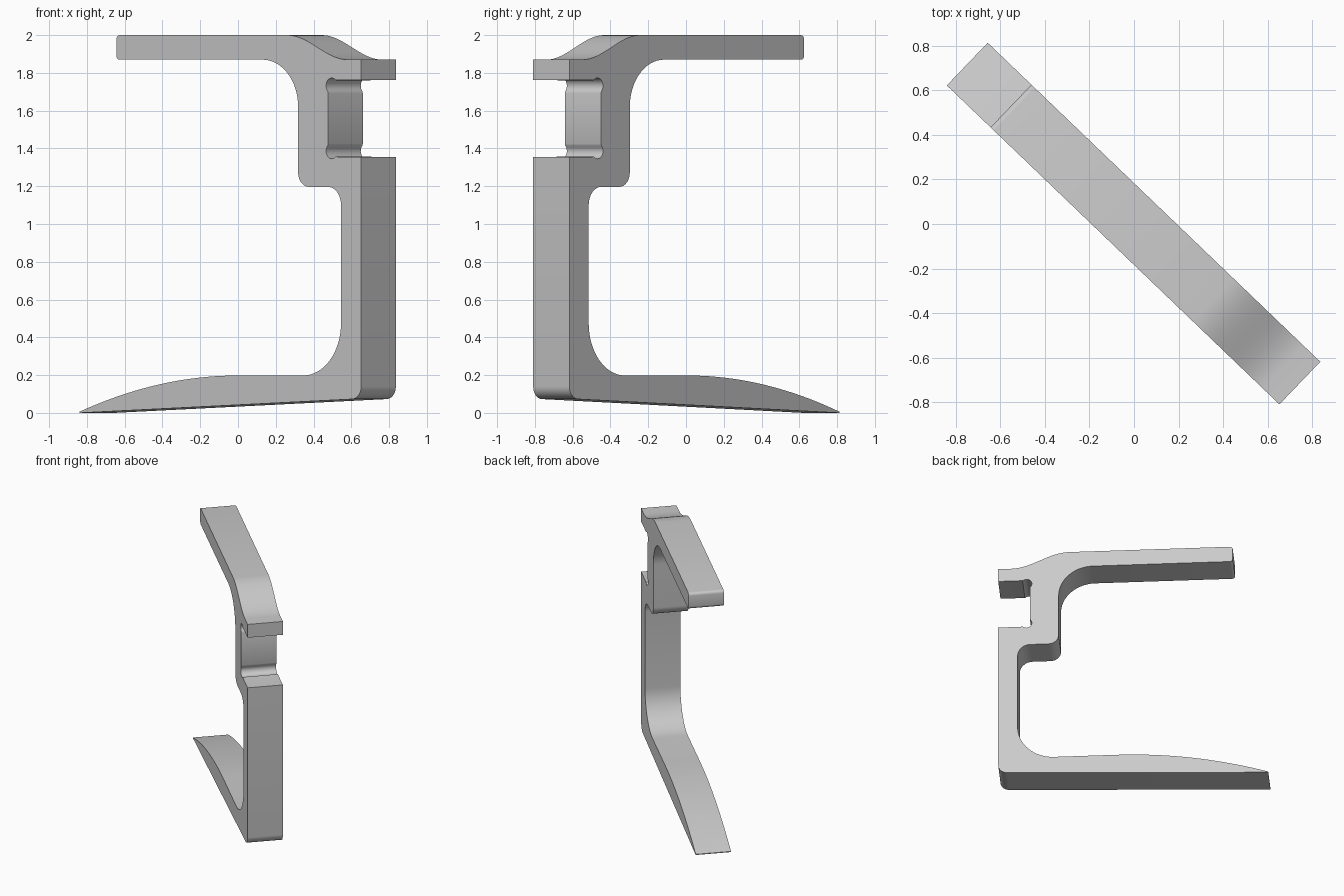
import bpy, bmesh
from math import sin, cos, pi, radians
from mathutils import Matrix

cube = bpy.data.objects.get("Cube")
if cube:
    bpy.data.objects.remove(cube, do_unlink=True)

TURN = radians(-43.8)   # the stand is turned about z
WIDTH = 0.265
SHIFT = 0.092           # offset of the near side from the centre


def arc(cx, cz, rx, rz, start, end, n=12):
    """Points of an elliptical arc, angles in degrees."""
    angles = [radians(start + (end - start) * i / n) for i in range(n + 1)]
    return [(cx + rx * cos(a), cz + rz * sin(a)) for a in angles]


def s_curve(x0, z0, x1, z1, n=16):
    """Smooth S-shaped step between two levels."""
    return [(x0 + (x1 - x0) * i / n, z0 + (z1 - z0) * (1 - cos(pi * i / n)) / 2)
            for i in range(n + 1)]


# Closed outline of the side, starting at the tip of the foot
outline = [(-0.84, 0.0)]
outline += arc(0.602, 0.14, 0.05, 0.067, -90, 0, 8)          # rounded heel
outline += [(0.652, 1.355), (0.53, 1.355)]                   # lower shelf
outline += arc(0.496, 1.386, 0.03, 0.041, -45, -225)         # lower relief
outline += [(0.477, 1.425), (0.477, 1.692)]                  # slot wall
outline += arc(0.496, 1.732, 0.03, 0.041, 225, 45)           # upper relief
outline += [(0.53, 1.762), (0.652, 1.762), (0.652, 1.87)]    # upper lip
outline += s_curve(0.58, 1.87, 0.26, 2.0)                    # shoulder
outline += arc(-0.628, 1.978, 0.016, 0.022, 90, 180, 4)      # arm end
outline += arc(-0.628, 1.892, 0.016, 0.022, 180, 270, 4)
outline += arc(0.13, 1.62, 0.188, 0.25, 90, 0, 16)           # arm fillet
outline += arc(0.375, 1.272, 0.057, 0.075, 180, 270, 8)      # step
outline += arc(0.475, 1.1, 0.07, 0.097, 90, 0, 8)
outline += arc(0.345, 0.475, 0.2, 0.277, 0, -90, 16)         # foot fillet
# Curved top of the foot
outline += [(-0.84 * i / 20, 0.198 - 0.192 * (i / 20) ** 2) for i in range(21)]

# Extrude the outline across the width
bm = bmesh.new()
verts = [bm.verts.new(((x + SHIFT) / cos(TURN), -WIDTH / 2, z)) for x, z in outline]
side = bm.faces.new(verts)
extruded = bmesh.ops.extrude_face_region(bm, geom=[side])["geom"]
bmesh.ops.translate(bm, vec=(0, WIDTH, 0),
                    verts=[g for g in extruded if isinstance(g, bmesh.types.BMVert)])
if not side.is_valid or side not in bm.faces[:]:
    bm.faces.new(verts)
bmesh.ops.recalc_face_normals(bm, faces=bm.faces[:])
bmesh.ops.transform(bm, matrix=Matrix.Rotation(TURN, 4, 'Z'), verts=bm.verts[:])

mesh = bpy.data.meshes.new("bracket_stand")
bm.to_mesh(mesh)
bm.free()
stand = bpy.data.objects.new("bracket_stand", mesh)
bpy.context.collection.objects.link(stand)

# Plain grey material
grey = bpy.data.materials.new("plain_grey")
grey.use_nodes = True
colour = (0.6, 0.6, 0.6, 1)
grey.diffuse_color = colour
grey.node_tree.nodes["Principled BSDF"].inputs["Base Color"].default_value = colour
mesh.materials.append(grey)

# Smooth the curves, keep the edges sharp
bpy.ops.object.select_all(action='DESELECT')
stand.select_set(True)
bpy.context.view_layer.objects.active = stand
bpy.ops.object.shade_smooth_by_angle(angle=radians(30))
